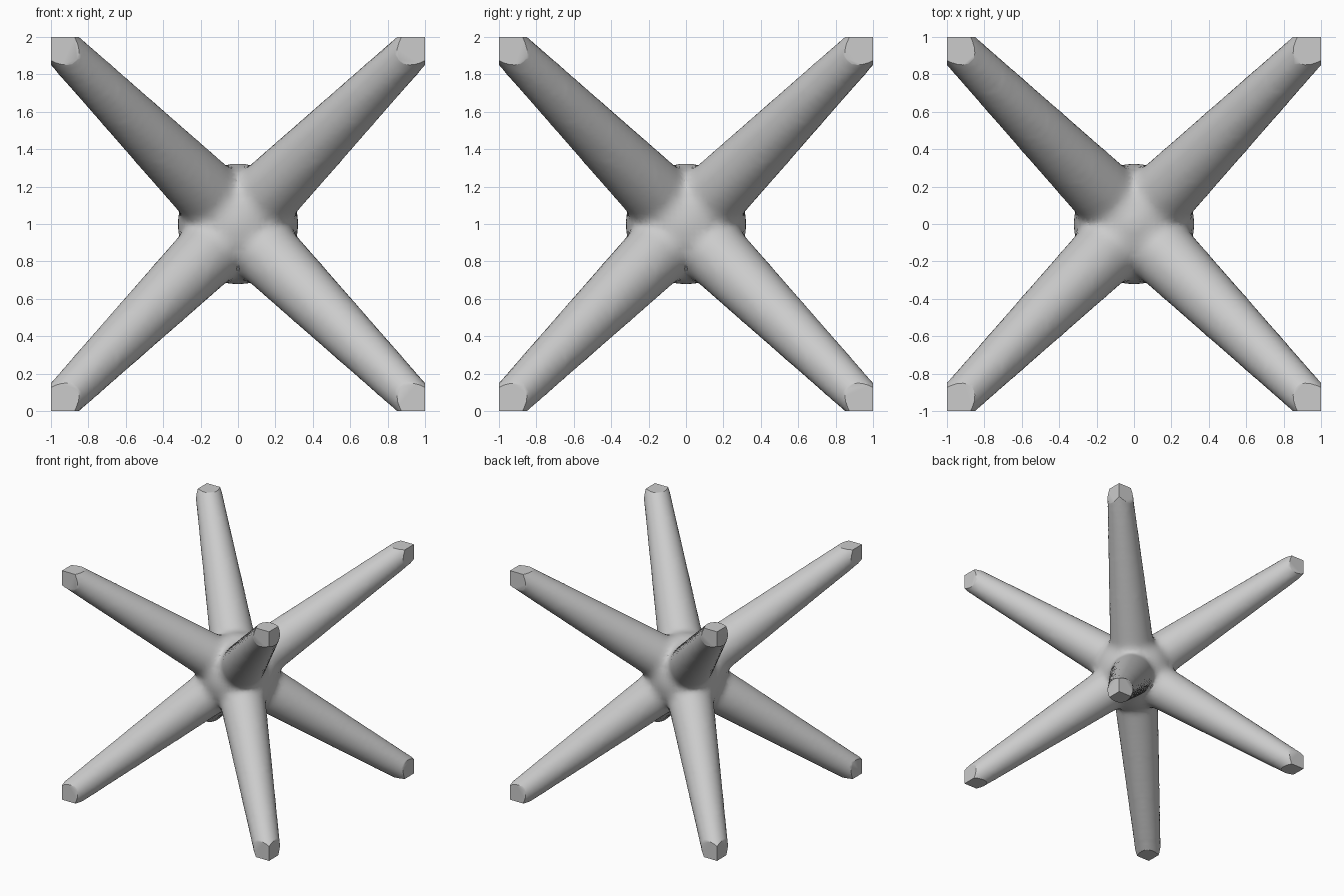
import bpy, bmesh, math
from itertools import product
from mathutils import Matrix, Vector

if "Cube" in bpy.data.objects:
    bpy.data.objects.remove(bpy.data.objects["Cube"])

CENTRE = Vector((0, 0, 1))
ARM_LEN = 1.95


def radius(t):
    """Arm radius at distance t from the centre."""
    return 0.196 - 0.054 * t


def new_object(name, bm):
    mesh = bpy.data.meshes.new(name)
    bm.to_mesh(mesh)
    bm.free()
    obj = bpy.data.objects.new(name, mesh)
    bpy.context.collection.objects.link(obj)
    return obj


# Round hub with eight tapered arms running to the corners of a cube
bm = bmesh.new()
bmesh.ops.create_icosphere(bm, subdivisions=4, radius=0.325,
                           matrix=Matrix.Translation(CENTRE))
for signs in product((-1, 1), repeat=3):
    d = Vector(signs).normalized()
    rot = d.to_track_quat('Z', 'Y').to_matrix().to_4x4()
    mat = Matrix.Translation(CENTRE + d * ARM_LEN / 2) @ rot
    bmesh.ops.create_cone(bm, cap_ends=True, segments=32,
                          radius1=radius(0), radius2=radius(ARM_LEN),
                          depth=ARM_LEN, matrix=mat)
star = new_object("eight_armed_star", bm)

# Cube that trims the arm tips to square corners
bm = bmesh.new()
bmesh.ops.create_cube(bm, size=2, matrix=Matrix.Translation(CENTRE))
cutter = new_object("trim_cube", bm)
cutter.hide_render = True

# Fuse the parts, soften the joints, then trim the tips
remesh = star.modifiers.new("fuse", 'REMESH')
remesh.mode = 'VOXEL'
remesh.voxel_size = 0.03
soften = star.modifiers.new("soften", 'SMOOTH')
soften.factor = 0.5
soften.iterations = 6
trim = star.modifiers.new("trim", 'BOOLEAN')
trim.operation = 'INTERSECT'
trim.solver = 'EXACT'
trim.object = cutter

bpy.ops.object.select_all(action='DESELECT')
star.select_set(True)
bpy.context.view_layer.objects.active = star
for name in ("fuse", "soften", "trim"):
    bpy.ops.object.modifier_apply(modifier=name)
bpy.data.objects.remove(cutter)
bpy.ops.object.shade_smooth_by_angle(angle=math.radians(35))
